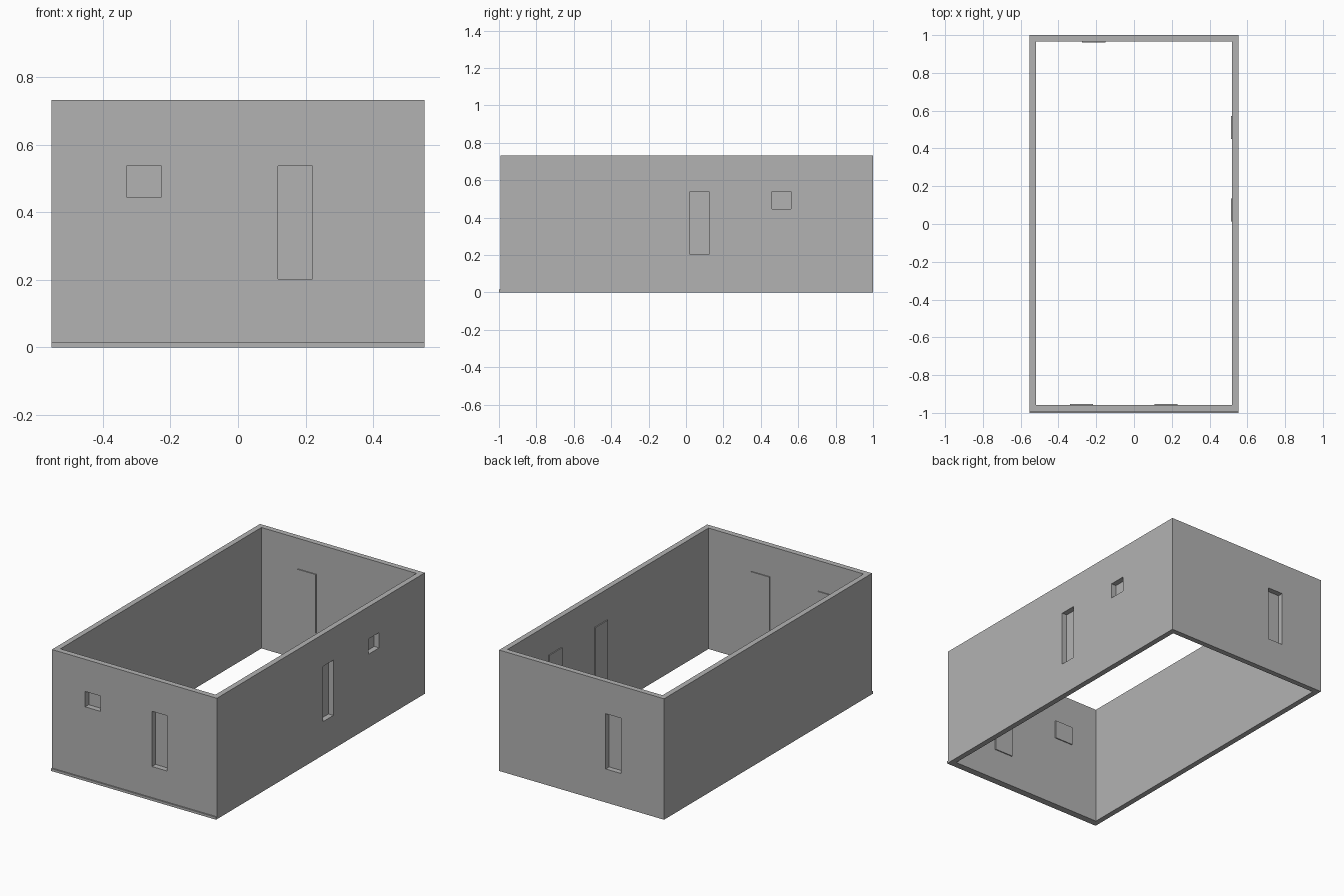
import bpy
import bmesh
from mathutils import Vector

if "Cube" in bpy.data.objects:
    bpy.data.objects.remove(bpy.data.objects["Cube"], do_unlink=True)

grey = bpy.data.materials.new("wall_grey")
grey.use_nodes = True
grey.diffuse_color = (0.45, 0.45, 0.45, 1)
grey.node_tree.nodes["Principled BSDF"].inputs["Base Color"].default_value = grey.diffuse_color

HEIGHT = 0.733
OUT_X, IN_X = 0.553, 0.52
FRONT, FRONT_IN = -0.992, -0.958
BACK, BACK_IN = 1.0, 0.967


def finish(name, bm):
    bmesh.ops.recalc_face_normals(bm, faces=bm.faces)
    mesh = bpy.data.meshes.new(name)
    bm.to_mesh(mesh)
    bm.free()
    mesh.materials.append(grey)
    obj = bpy.data.objects.new(name, mesh)
    bpy.context.collection.objects.link(obj)
    return obj


def box(name, low, high):
    low, high = Vector(low), Vector(high)
    bm = bmesh.new()
    bmesh.ops.create_cube(bm, size=1)
    for v in bm.verts:
        v.co = (low + high) / 2 + v.co * (high - low)
    return finish(name, bm)


# Open rectangular wall ring
def rectangle(bm, x, y0, y1, z):
    return [bm.verts.new((a, b, z)) for a, b in ((-x, y0), (x, y0), (x, y1), (-x, y1))]


bm = bmesh.new()
loops = [rectangle(bm, OUT_X, FRONT, BACK, 0),
         rectangle(bm, OUT_X, FRONT, BACK, HEIGHT),
         rectangle(bm, IN_X, FRONT_IN, BACK_IN, HEIGHT),
         rectangle(bm, IN_X, FRONT_IN, BACK_IN, 0)]
for k in range(4):
    a, b = loops[k], loops[(k + 1) % 4]
    for i in range(4):
        j = (i + 1) % 4
        bm.faces.new((a[i], a[j], b[j], b[i]))
walls = finish("walls", bm)

# Thin sill along the foot of the front wall
box("front_sill", (-OUT_X, -1, 0), (OUT_X, FRONT, 0.015))


# Each opening is cut through its wall and closed by a thin plate inside
def opening(name, side, start, end, bottom, top):
    def span(lo, hi, grow):
        a, b, z0, z1 = start - grow, end + grow, bottom - grow, top + grow
        if side == "left":
            return (lo, a, z0), (hi, b, z1)
        return (a, lo, z0), (b, hi, z1)

    inner, outward = {"front": (FRONT_IN, -1), "back": (BACK_IN, 1), "left": (IN_X, 1)}[side]
    cutter = box(name + "_cutter", *span(*sorted((inner - outward * 0.05, inner + outward * 0.1)), 0))
    cutter.hide_render = True
    mod = walls.modifiers.new(name, "BOOLEAN")
    mod.operation = "DIFFERENCE"
    mod.solver = "EXACT"
    mod.object = cutter
    bpy.context.view_layer.objects.active = walls
    bpy.ops.object.modifier_apply(modifier=mod.name)
    bpy.data.objects.remove(cutter, do_unlink=True)
    box(name + "_back_plate", *span(*sorted((inner, inner - outward * 0.006)), 0.01))


LOW, MID, TOP = 0.203, 0.445, 0.538
opening("front_window", "front", -0.33, -0.227, MID, TOP)
opening("front_door", "front", 0.118, 0.22, LOW, TOP)
opening("left_door", "left", 0.022, 0.124, LOW, TOP)
opening("left_window", "left", 0.459, 0.562, MID, TOP)
opening("back_door", "back", -0.265, -0.162, LOW, TOP)
